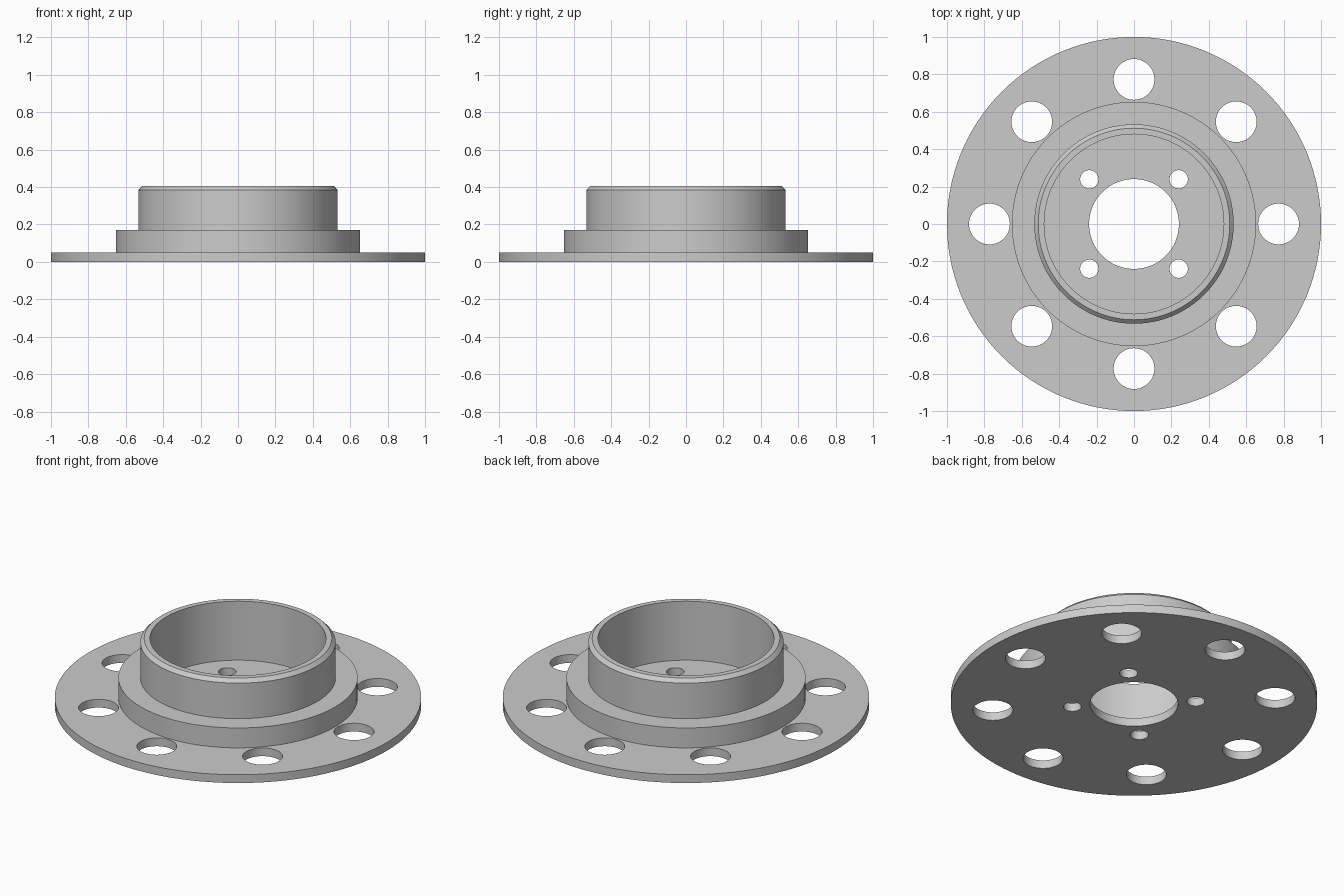
import bpy, bmesh, math
from mathutils import Matrix, Vector

cube = bpy.data.objects.get("Cube")
if cube:
    bpy.data.objects.remove(cube, do_unlink=True)

SEGMENTS = 128
FLANGE_TOP = 0.05

steel = bpy.data.materials.new("light grey metal")
steel.use_nodes = True
colour = (0.6, 0.6, 0.6, 1)
steel.diffuse_color = colour
steel.node_tree.nodes["Principled BSDF"].inputs["Base Color"].default_value = colour


def make_object(name, bm):
    bmesh.ops.recalc_face_normals(bm, faces=bm.faces)
    mesh = bpy.data.meshes.new(name)
    bm.to_mesh(mesh)
    bm.free()
    mesh.materials.append(steel)
    obj = bpy.data.objects.new(name, mesh)
    bpy.context.collection.objects.link(obj)
    return obj


def lathe(name, profile):
    """Spin a closed (radius, height) profile around the z axis."""
    bm = bmesh.new()
    verts = [bm.verts.new((r, 0, z)) for r, z in profile]
    edges = [bm.edges.new((a, b)) for a, b in zip(verts, verts[1:] + verts[:1])]
    bmesh.ops.spin(bm, geom=verts + edges, cent=(0, 0, 0), axis=(0, 0, 1),
                   angle=math.tau, steps=SEGMENTS, use_merge=True)
    bmesh.ops.remove_doubles(bm, verts=bm.verts, dist=1e-5)
    return make_object(name, bm)


def add_hole_circle(bm, count, circle, radius, start):
    """Add a ring of drill cylinders that pass through the flange."""
    for i in range(count):
        angle = start + math.tau * i / count
        centre = Vector((circle * math.cos(angle), circle * math.sin(angle), FLANGE_TOP / 2))
        bmesh.ops.create_cone(bm, cap_ends=True, segments=48, radius1=radius,
                              radius2=radius, depth=0.14, matrix=Matrix.Translation(centre))


# Flange, stepped collar and chamfered cup with a central bore
hub = lathe("flanged_hub", [
    (0.24, 0), (1, 0), (1, FLANGE_TOP),
    (0.653, FLANGE_TOP), (0.653, 0.17),
    (0.533, 0.17), (0.533, 0.384), (0.512, 0.405),
    (0.48, 0.405), (0.48, FLANGE_TOP), (0.24, FLANGE_TOP),
])

# Eight outer bolt holes and four inner screw holes
drills = bmesh.new()
add_hole_circle(drills, 8, 0.773, 0.109, 0)
add_hole_circle(drills, 4, 0.338, 0.049, math.pi / 4)
cutter = make_object("hole_cutter", drills)
cutter.hide_render = True

holes = hub.modifiers.new("holes", "BOOLEAN")
holes.operation = "DIFFERENCE"
holes.solver = "EXACT"
holes.object = cutter

bpy.ops.object.select_all(action="DESELECT")
hub.select_set(True)
bpy.context.view_layer.objects.active = hub
bpy.ops.object.modifier_apply(modifier=holes.name)
bpy.data.objects.remove(cutter, do_unlink=True)

# Smooth round walls, crisp rims
bpy.ops.object.shade_smooth_by_angle(angle=math.radians(30))
